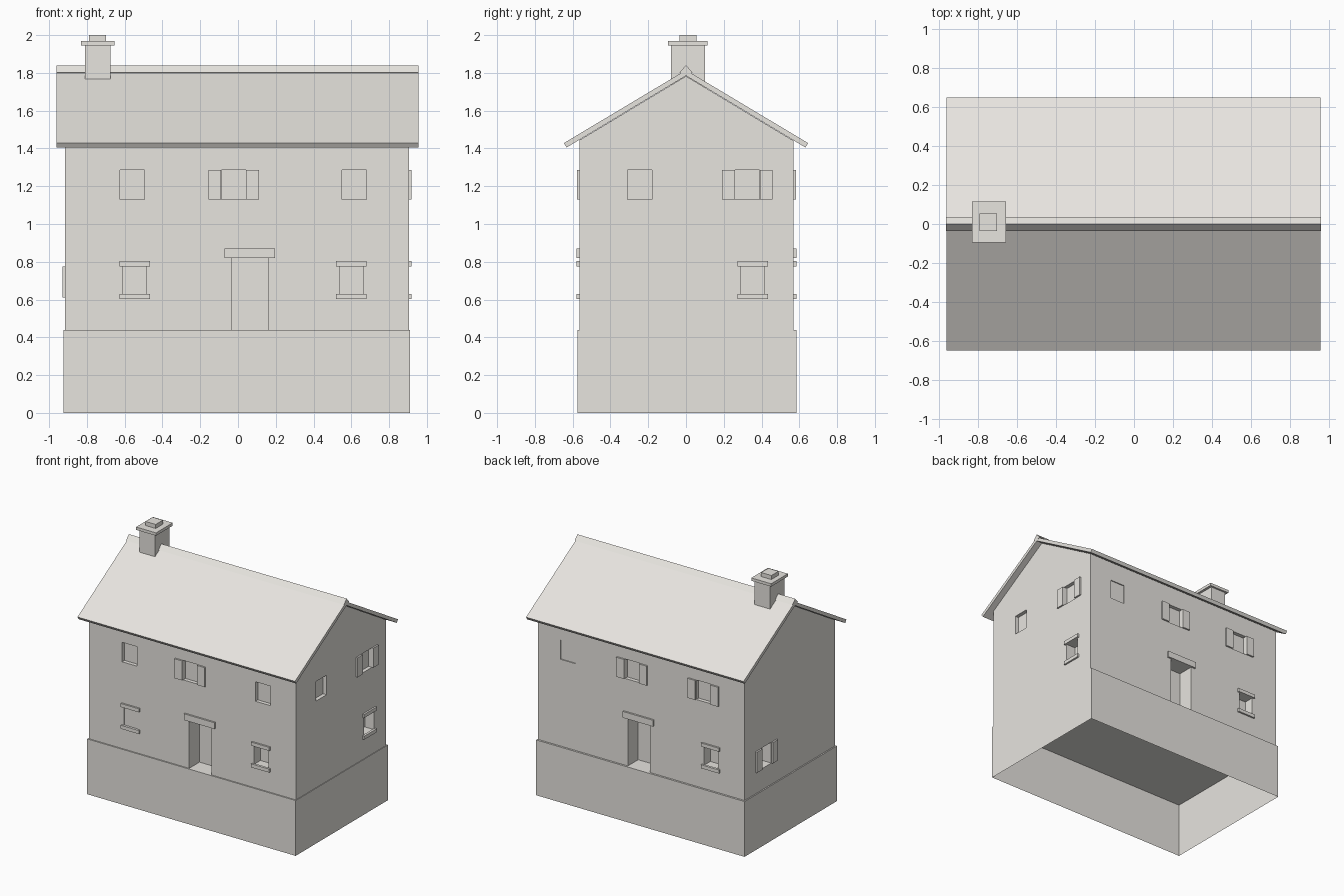
import bpy
import bmesh

cube = bpy.data.objects.get("Cube")
if cube:
    bpy.data.objects.remove(cube, do_unlink=True)

stone = bpy.data.materials.new("warm_grey")
stone.use_nodes = True
colour = (0.80, 0.78, 0.74, 1.0)
stone.diffuse_color = colour
stone.node_tree.nodes["Principled BSDF"].inputs["Base Color"].default_value = colour


def make(name, bm):
    bmesh.ops.recalc_face_normals(bm, faces=bm.faces[:])
    mesh = bpy.data.meshes.new(name)
    bm.to_mesh(mesh)
    bm.free()
    mesh.materials.append(stone)
    obj = bpy.data.objects.new(name, mesh)
    bpy.context.scene.collection.objects.link(obj)
    return obj


def add_box(bm, lo, hi):
    verts = bmesh.ops.create_cube(bm, size=1)["verts"]
    for v in verts:
        v.co = [(a + b) / 2 + c * (b - a) for a, b, c in zip(lo, hi, v.co)]


def box(name, lo, hi):
    bm = bmesh.new()
    add_box(bm, lo, hi)
    return make(name, bm)


def extrude_x(name, profile, x0, x1):
    """Extrude a closed (y, z) outline along x."""
    bm = bmesh.new()
    face = bm.faces.new([bm.verts.new((x0, y, z)) for y, z in profile])
    ext = bmesh.ops.extrude_face_region(bm, geom=[face])["geom"]
    new = [g for g in ext if isinstance(g, bmesh.types.BMVert)]
    bmesh.ops.translate(bm, verts=new, vec=(x1 - x0, 0, 0))
    return make(name, bm)


# Wall planes: axis, outward sign, position
WALLS = {"front": (1, -1, -0.565), "back": (1, 1, 0.57),
         "left": (0, 1, 0.905), "right": (0, -1, -0.915)}


def on_wall(wall, u0, u1, z0, z1, inward, outward):
    """Corners of a box lying across a wall plane."""
    axis, sign, pos = WALLS[wall]
    a, b = sorted((pos - sign * inward, pos + sign * outward))
    if axis == 1:
        return (u0, a, z0), (u1, b, z1)
    return (a, u0, z0), (b, u1, z1)


# Base, open underneath
bm = bmesh.new()
add_box(bm, (-0.925, -0.575, 0), (0.91, 0.585, 0.44))
bm.faces.ensure_lookup_table()
under = [f for f in bm.faces if f.calc_center_median().z < 0.01]
bmesh.ops.delete(bm, geom=under, context="FACES")
make("base", bm)

# Walls with gables
walls = extrude_x("walls", [(-0.565, 0.44), (0.57, 0.44), (0.57, 1.44),
                            (0, 1.783), (-0.565, 1.443)], -0.915, 0.905)

cutters = bmesh.new()
UPPER = (1.13, 1.285)
LOWER = (0.625, 0.775)


def recess(wall, centre, width, z0, z1, depth):
    add_box(cutters, *on_wall(wall, centre - width / 2, centre + width / 2,
                              z0, z1, depth, 0.05))


def upper_window(wall, centre, depth=0.03):
    recess(wall, centre, 0.13, *UPPER, depth)


def shutters(wall, centre, z0, z1):
    for side in (-1, 1):
        mid = centre + side * 0.1
        box(wall + "_shutter", *on_wall(wall, mid - 0.034, mid + 0.034,
                                        z0, z1, 0.005, 0.013))


def lower_window(wall, centre, depth=0.08):
    recess(wall, centre, 0.125, *LOWER, depth)
    for name, z in (("sill", 0.602), ("lintel", 0.775)):
        box(wall + "_window_" + name,
            *on_wall(wall, centre - 0.08, centre + 0.08, z, z + 0.028, 0.005, 0.014))


def door(wall, centre):
    recess(wall, centre, 0.195, 0.40, 0.82, 0.13)
    box(wall + "_door_lintel", *on_wall(wall, centre - 0.134, centre + 0.134,
                                        0.82, 0.87, 0.005, 0.014))


# Front openings
for x in (-0.56, 0.615):
    upper_window("front", x)
upper_window("front", -0.023)
shutters("front", -0.023, *UPPER)
lower_window("front", -0.547, 0.008)
lower_window("front", 0.6)
door("front", 0.063)

# Back openings
for x in (-0.555, 0.073):
    upper_window("back", x)
    shutters("back", x, *UPPER)
upper_window("back", 0.64, 0.008)
lower_window("back", -0.62)
door("back", 0.015)

# Gable end openings
upper_window("left", -0.245)
upper_window("left", 0.325)
shutters("left", 0.325, *UPPER)
lower_window("left", 0.353)
recess("right", 0.3, 0.13, 0.61, 0.775, 0.08)
shutters("right", 0.3, 0.61, 0.775)

# Cut the openings into the walls
cutter = make("opening_cutter", cutters)
cutter.hide_render = True
mod = walls.modifiers.new("openings", "BOOLEAN")
mod.operation = "DIFFERENCE"
mod.solver = "EXACT"
mod.object = cutter
bpy.context.view_layer.objects.active = walls
bpy.ops.object.modifier_apply(modifier=mod.name)
bpy.data.objects.remove(cutter, do_unlink=True)

# Roof and ridge
extrude_x("roof", [(-0.647, 1.428), (0, 1.815), (0.647, 1.428),
                   (0.632, 1.405), (0, 1.785), (-0.632, 1.405)], -0.96, 0.955)
extrude_x("ridge_cap", [(-0.035, 1.803), (0, 1.84), (0.035, 1.803), (0, 1.786)],
          -0.961, 0.956)

# Chimney
box("chimney_stack", (-0.81, -0.08, 1.72), (-0.675, 0.1, 1.945))
box("chimney_cap", (-0.83, -0.095, 1.945), (-0.655, 0.115, 1.968))
box("chimney_flue", (-0.79, -0.035, 1.968), (-0.7, 0.055, 2.0))
